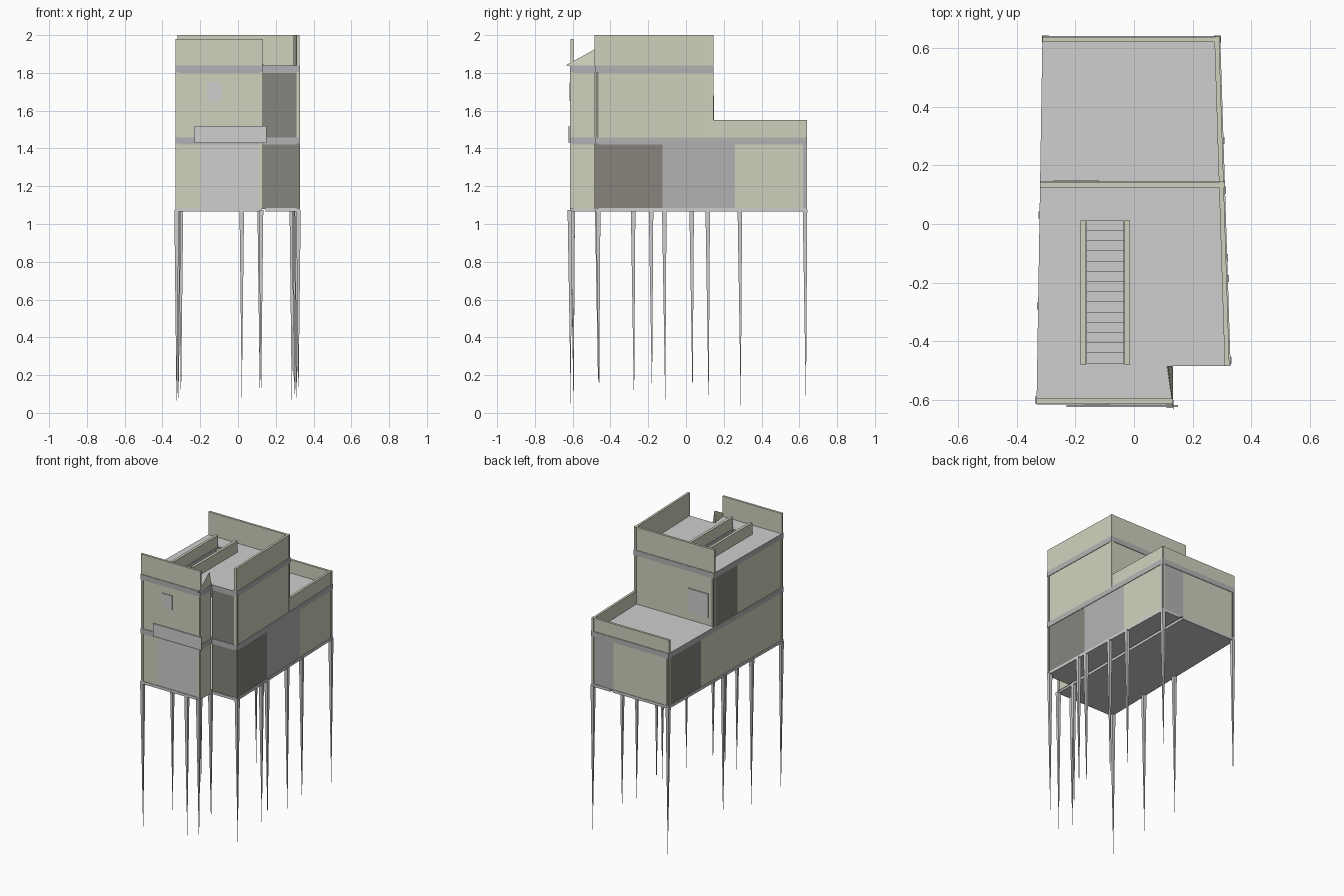
import bpy, bmesh
from mathutils import Vector

if "Cube" in bpy.data.objects:
    bpy.data.objects.remove(bpy.data.objects["Cube"])

def material(name, rgb):
    m = bpy.data.materials.new(name)
    m.diffuse_color = (*rgb, 1)
    m.use_nodes = True
    m.node_tree.nodes["Principled BSDF"].inputs["Base Color"].default_value = m.diffuse_color
    return m

OLIVE = material("olive plaster", (0.63, 0.64, 0.51))
LIGHT = material("light grey", (0.62, 0.62, 0.62))
MID = material("mid grey", (0.45, 0.45, 0.46))
DARK = material("dark grey", (0.24, 0.23, 0.20))

def prism(name, pts, z0, z1, side, top=None):
    """Extrude a plan outline; upward faces may take a second colour."""
    bm = bmesh.new()
    lo = [bm.verts.new((x, y, z0)) for x, y in pts]
    hi = [bm.verts.new((x, y, z1)) for x, y in pts]
    bm.faces.new(lo[::-1])
    bm.faces.new(hi)
    n = len(pts)
    for i in range(n):
        j = (i + 1) % n
        bm.faces.new((lo[i], lo[j], hi[j], hi[i]))
    bmesh.ops.recalc_face_normals(bm, faces=bm.faces)
    if top:
        for f in bm.faces:
            f.material_index = int(abs(f.normal.z) > 0.5)
    return finish(name, bm, side, top)

def finish(name, bm, *mats):
    me = bpy.data.meshes.new(name)
    bm.to_mesh(me)
    bm.free()
    for m in mats:
        if m:
            me.materials.append(m)
    ob = bpy.data.objects.new(name, me)
    bpy.context.collection.objects.link(ob)
    return ob

def box(name, x0, x1, y0, y1, z0, z1, mat, top=None):
    return prism(name, [(x0, y0), (x1, y0), (x1, y1), (x0, y1)], z0, z1, mat, top)

def wall(name, p, q, z0, z1, mat, t=0.02, inset=0.004):
    """Wall along p-q, thickened to the left (inside of a CCW plan)."""
    p, q = Vector(p), Vector(q)
    d = (q - p).normalized()
    n = Vector((-d.y, d.x))
    prism(name, [p + n * inset, q + n * inset, q + n * t, p + n * t], z0, z1, mat)

# Slightly tapering plan with a notch at the front right
def xl(y): return -0.332 + 0.016 * (y + 0.61)
def xr(y): return 0.329 - 0.0315 * (y + 0.48)
F, N, B, U, NX = -0.615, -0.483, 0.64, 0.145, 0.133
def L(y): return (xl(y), y)
def R(y): return (xr(y), y)
def outline(back):
    return [L(F), (NX, F), (NX, N), R(N), R(back), L(back)]

# Ground slab in two strips with a gap between
prism("floor_left", [L(F), (0.125, F), (0.125, B), L(B)], 1.066, 1.085, LIGHT)
prism("floor_right", [(0.145, N), R(N), R(B), (0.145, B)], 1.066, 1.085, LIGHT)

# Lower storey wall panels
z0, z1 = 1.08, 1.425
for name, p, q, mat in [
        ("front_wall", L(F), (-0.2, F), OLIVE),
        ("front_panel", (-0.2, F), (0.11, F), LIGHT),
        ("front_pier", (0.11, F), (NX, F), OLIVE),
        ("notch_wall", (NX, F), (NX, N), OLIVE),
        ("notch_panel", (NX, N), R(N), DARK),
        ("right_dark_panel", R(N), R(-0.125), DARK),
        ("right_grey_panel", R(-0.125), R(0.26), MID),
        ("right_wall", R(0.26), R(B), OLIVE),
        ("back_panel", R(B), (0.12, B), MID),
        ("back_wall", (0.12, B), L(B), OLIVE),
        ("left_panel", L(B), L(0.28), DARK),
        ("left_wall", L(0.28), L(F), OLIVE)]:
    wall("lower_" + name, p, q, z0, z1, mat)

# Middle slab, also the rear terrace
prism("middle_slab", outline(B), 1.42, 1.457, MID, LIGHT)

# Upper storey wall panels
z0, z1 = 1.457, 1.805
for name, p, q, mat in [
        ("front_wall", L(F), (NX, F), OLIVE),
        ("notch_wall", (NX, F), (NX, N), OLIVE),
        ("notch_panel", (NX, N), R(N), DARK),
        ("right_wall", R(N), R(U), OLIVE),
        ("back_wall", R(U), L(U), OLIVE),
        ("left_panel", L(U), L(-0.12), DARK),
        ("left_wall", L(-0.12), L(F), OLIVE)]:
    wall("upper_" + name, p, q, z0, z1, mat)

# Roof slab around the stair opening
SX0, SX1, SY0, SY1 = -0.16, -0.035, -0.475, 0.012
z0, z1 = 1.80, 1.838
prism("roof_front", [L(F), (NX, F), (NX, SY0), L(SY0)], z0, z1, MID, LIGHT)
prism("roof_left", [L(SY0), (SX0, SY0), (SX0, SY1), L(SY1)], z0, z1, MID, LIGHT)
prism("roof_right", [(SX1, SY0), (NX, SY0), (NX, N), R(N), R(SY1), (SX1, SY1)], z0, z1, MID, LIGHT)
prism("roof_back", [L(SY1), R(SY1), R(U), L(U)], z0, z1, MID, LIGHT)

# Stair flight and its side walls
steps = 14
for i in range(steps):
    y = SY0 + (SY1 - SY0) * i / steps
    top = 1.457 + 0.37 * (i + 1) / steps
    box("stair_step", SX0, SX1, y, y + (SY1 - SY0) / steps, top - 0.028, top, MID, LIGHT)
for x in (SX0 - 0.022, SX1 + 0.003):
    box("stair_side_wall", x, x + 0.019, SY0 - 0.005, SY1, 1.80, 1.92, OLIVE)

# Parapets
wall("front_parapet", L(F), (NX, F), 1.838, 1.98, OLIVE)
wall("right_parapet", R(N), R(U), 1.838, 2.0, OLIVE)
wall("back_parapet", R(U), L(U), 1.838, 2.0, OLIVE)
wall("terrace_right_parapet", R(U), R(B), 1.457, 1.55, OLIVE)
wall("terrace_back_parapet", R(B), L(B), 1.457, 1.55, OLIVE)

# Sloping fin on the notch edge
bm = bmesh.new()
base = [bm.verts.new(v) for v in ((0.112, N, 1.838), (0.13, N, 1.838), (0.135, -0.64, 1.838))]
peak = bm.verts.new((0.115, N, 1.925))
bm.faces.new(base)
for i in range(3):
    bm.faces.new((base[i], base[(i + 1) % 3], peak))
bmesh.ops.recalc_face_normals(bm, faces=bm.faces)
finish("notch_fin", bm, OLIVE)

# Windows and front fascia plate
box("front_window", -0.165, -0.085, F - 0.003, F + 0.005, 1.65, 1.75, LIGHT)
box("back_window", -0.275, -0.12, U - 0.005, U + 0.003, 1.51, 1.68, LIGHT)
box("front_fascia", -0.23, 0.15, F - 0.008, F - 0.001, 1.43, 1.52, LIGHT)

# Tapering stilts: plan position and height of the tip
for x, y, tip in [
        (-0.325, -0.6, 0.0), (0.122, -0.615, 0.04), (0.02, -0.6, 0.07),
        (0.32, -0.465, 0.05), (0.312, -0.185, 0.08), (0.308, -0.115, 0.05),
        (0.302, 0.115, 0.03), (0.297, 0.285, 0.03), (0.285, 0.63, 0.03),
        (-0.318, -0.28, 0.02), (-0.314, 0.03, 0.05), (-0.302, 0.63, 0.03),
        (0.115, -0.47, 0.12)]:
    bm = bmesh.new()
    h = 0.012
    top = [bm.verts.new((x + a * h, y + b * h, 1.075))
           for a, b in ((-1, -1), (1, -1), (1, 1), (-1, 1))]
    end = bm.verts.new((x, y + 0.005, tip))
    bm.faces.new(top)
    for i in range(4):
        bm.faces.new((top[(i + 1) % 4], top[i], end))
    finish("stilt", bm, LIGHT)
